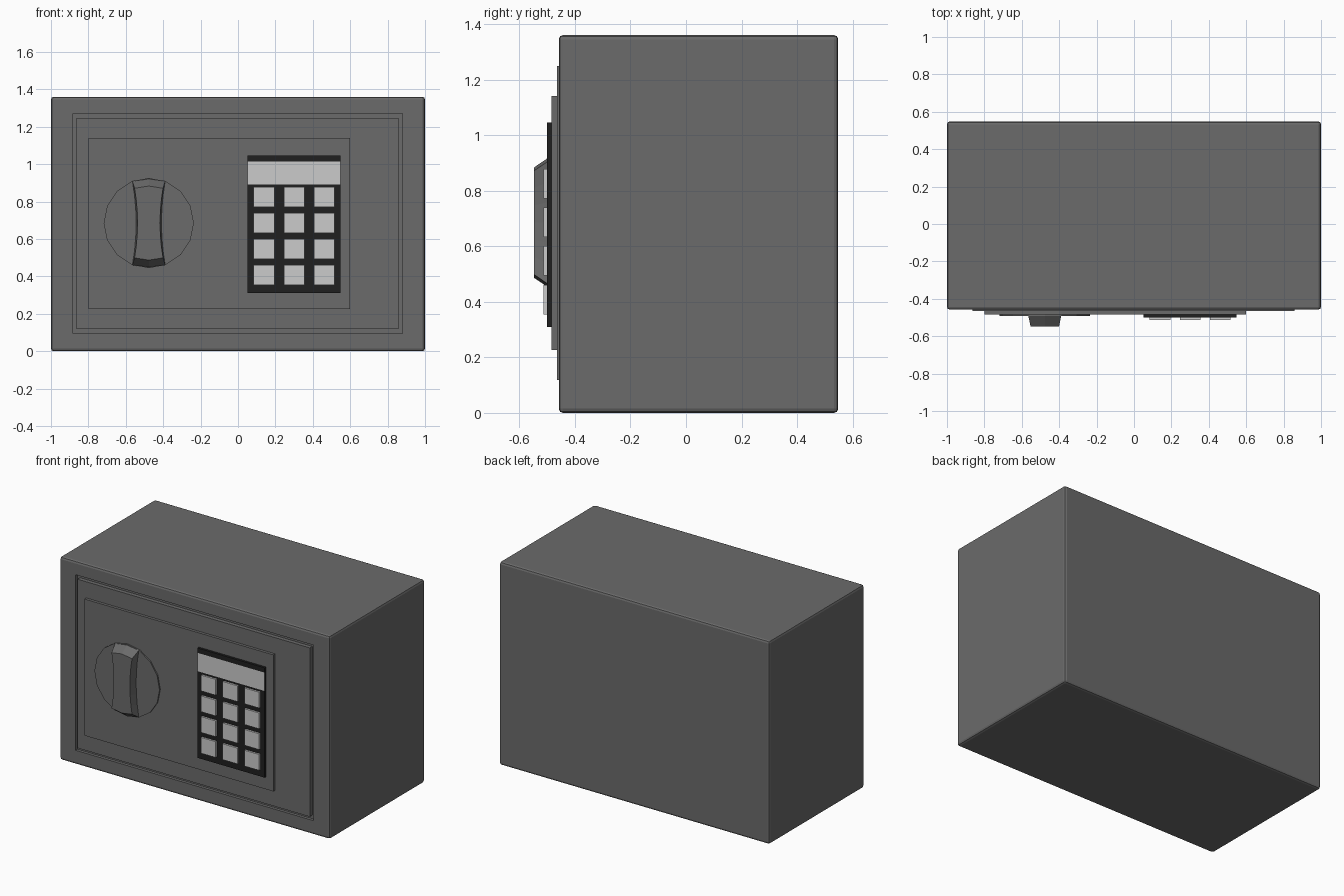
import bpy, bmesh, math

if "Cube" in bpy.data.objects:
    bpy.data.objects.remove(bpy.data.objects["Cube"])


def material(name, v):
    m = bpy.data.materials.new(name)
    m.diffuse_color = (v, v, v, 1)
    m.use_nodes = True
    m.node_tree.nodes["Principled BSDF"].inputs["Base Color"].default_value = m.diffuse_color
    return m


GREY = material("dark grey paint", 0.145)
BLACK = material("black plastic", 0.014)
LIGHT = material("light grey", 0.6)


def finish(bm, name, mat):
    bmesh.ops.recalc_face_normals(bm, faces=bm.faces[:])
    me = bpy.data.meshes.new(name)
    bm.to_mesh(me)
    bm.free()
    me.materials.append(mat)
    ob = bpy.data.objects.new(name, me)
    bpy.context.collection.objects.link(ob)
    return ob


def box_bm(x0, x1, y0, y1, z0, z1):
    bm = bmesh.new()
    bmesh.ops.create_cube(bm, size=1)
    for v in bm.verts:
        v.co = (x1 if v.co.x > 0 else x0, y1 if v.co.y > 0 else y0, z1 if v.co.z > 0 else z0)
    return bm


def box(name, mat, *dims):
    return finish(box_bm(*dims), name, mat)


# Body: bevelled box with a shallow door recess in the front
bm = box_bm(-1, 1, -0.458, 0.548, 0, 1.36)
bmesh.ops.bevel(bm, geom=bm.edges[:], offset=0.015, segments=2, profile=0.5, affect='EDGES')
bm.normal_update()
front = max((f for f in bm.faces if f.normal.y < -0.99), key=lambda f: f.calc_area())
bmesh.ops.inset_region(bm, faces=[front], thickness=0.09)
for v in front.verts:
    v.co.x = 0.88 if v.co.x > 0 else -0.882
    v.co.z = 1.27 if v.co.z > 0.68 else 0.095
ext = bmesh.ops.extrude_discrete_faces(bm, faces=[front])
for v in ext["faces"][0].verts:
    v.co.y += 0.02
finish(bm, "safe_body", GREY)

# Door and raised control plate
box("door", GREY, -0.863, 0.857, -0.465, -0.438, 0.118, 1.248)
box("control_plate", GREY, -0.798, 0.6, -0.484, -0.464, 0.226, 1.14)

# Keypad with the display strip cut into its front face
bm = box_bm(0.05, 0.548, -0.5, -0.483, 0.31, 1.045)
for z in (0.89, 1.013):
    bmesh.ops.bisect_plane(bm, geom=bm.verts[:] + bm.edges[:] + bm.faces[:],
                           plane_co=(0, 0, z), plane_no=(0, 0, 1))
pad = finish(bm, "keypad", BLACK)
pad.data.materials.append(LIGHT)
for p in pad.data.polygons:
    if p.normal.y < -0.9 and 0.89 < p.center.z < 1.013:
        p.material_index = 1

# Keys
for row in range(4):
    for col in range(3):
        x, z = 0.139 + 0.161 * col, 0.408 + 0.139 * row
        box(f"key_{row}_{col}", LIGHT, x - 0.055, x + 0.055, -0.513, -0.499, z - 0.053, z + 0.053)

# Knob disc
KX, KZ = -0.477, 0.685


def loft(name, rings):
    bm = bmesh.new()
    loops = [[bm.verts.new(c) for c in ring] for ring in rings]
    n = len(loops[0])
    for a, b in zip(loops, loops[1:]):
        for i in range(n):
            j = (i + 1) % n
            bm.faces.new((a[i], a[j], b[j], b[i]))
    bm.faces.new(loops[0])
    bm.faces.new(loops[-1])
    return finish(bm, name, GREY)


def circle(y, r=0.241, n=16):
    return [(KX + r * math.cos(2 * math.pi * i / n), y, KZ + r * math.sin(2 * math.pi * i / n))
            for i in range(n)]


loft("knob_disc", [circle(-0.483), circle(-0.493)])


# Knob grip: waisted bar with sloped ends
def grip(y, end, mid, h, steps=6):
    ts = [-1 + 2 * i / steps for i in range(steps + 1)]
    side = [(mid + (end - mid) * t * t, h * t) for t in ts]
    right = [(KX + w, y, KZ + z) for w, z in side]
    left = [(KX - w, y, KZ + z) for w, z in reversed(side)]
    return right + [(KX, y, KZ + h + 0.012)] + left + [(KX, y, KZ - h - 0.012)]


loft("knob_grip", [grip(-0.491, 0.088, 0.068, 0.225), grip(-0.548, 0.076, 0.06, 0.186)])
